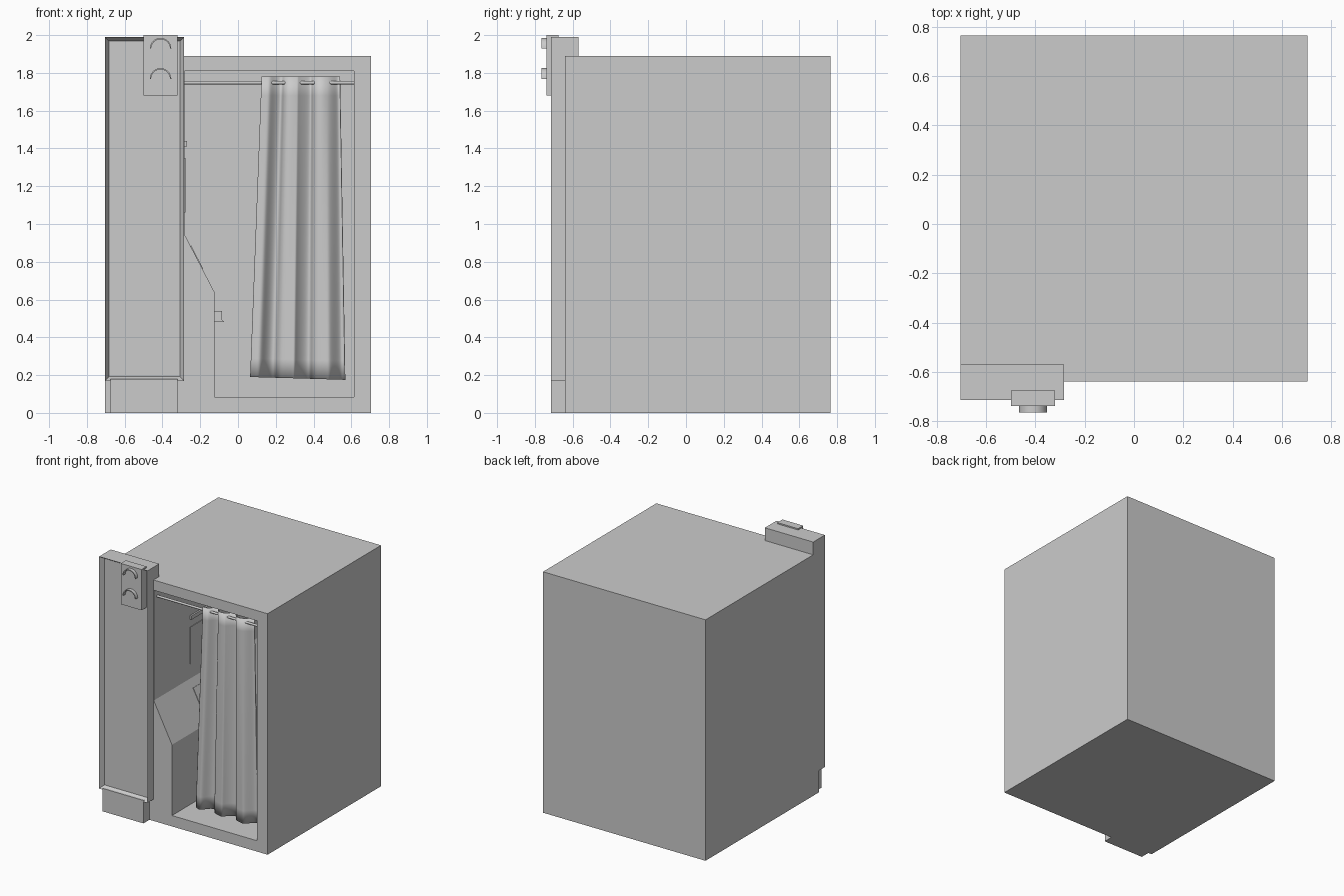
import bpy, bmesh, math
from mathutils import Vector

if "Cube" in bpy.data.objects:
    bpy.data.objects.remove(bpy.data.objects["Cube"], do_unlink=True)

GREY = (0.6, 0.6, 0.6, 1)
mat = bpy.data.materials.new("light grey")
mat.use_nodes = True
mat.diffuse_color = GREY
mat.node_tree.nodes["Principled BSDF"].inputs["Base Color"].default_value = GREY


def finish(name, bm):
    bmesh.ops.recalc_face_normals(bm, faces=bm.faces)
    mesh = bpy.data.meshes.new(name)
    bm.to_mesh(mesh)
    bm.free()
    mesh.materials.append(mat)
    ob = bpy.data.objects.new(name, mesh)
    bpy.context.collection.objects.link(ob)
    return ob


def prism(name, outline, y0, y1):
    """Extrude an (x, z) outline along y."""
    bm = bmesh.new()
    face = bm.faces.new([bm.verts.new((x, y0, z)) for x, z in outline])
    new = bmesh.ops.extrude_face_region(bm, geom=[face])["geom"]
    verts = [v for v in new if isinstance(v, bmesh.types.BMVert)]
    bmesh.ops.translate(bm, verts=verts, vec=(0, y1 - y0, 0))
    return finish(name, bm)


def box(name, x0, x1, y0, y1, z0, z1):
    return prism(name, [(x0, z0), (x1, z0), (x1, z1), (x0, z1)], y0, y1)


def activate(ob):
    bpy.ops.object.select_all(action="DESELECT")
    ob.select_set(True)
    bpy.context.view_layer.objects.active = ob


def smooth(ob):
    activate(ob)
    bpy.ops.object.shade_smooth_by_angle(angle=math.radians(40))


# Cabin with the room cut out; the cut leaves the sloping console standing
wall_x, console_x = -0.283, -0.125
cabin = box("cabin", -0.705, 0.705, -0.64, 0.765, 0, 1.89)
room = prism("room_cutter",
             [(0.615, 0.085), (0.615, 1.81), (wall_x, 1.81), (wall_x, 0.945),
              (console_x, 0.64), (console_x, 0.085)], -0.8, 0.72)
room.hide_render = True
cut = cabin.modifiers.new("room", "BOOLEAN")
cut.operation, cut.solver, cut.object = "DIFFERENCE", "EXACT", room
activate(cabin)
bpy.ops.object.modifier_apply(modifier=cut.name)
bpy.data.objects.remove(room, do_unlink=True)

# Front column with a recessed display face, standing on a narrower plinth
column = box("column", -0.705, -0.285, -0.715, -0.57, 0.17, 1.99)
bm = bmesh.new()
bm.from_mesh(column.data)
bm.faces.ensure_lookup_table()
front = min(bm.faces, key=lambda f: f.calc_center_median().y)
bmesh.ops.inset_region(bm, faces=[front], thickness=0.031)
bmesh.ops.translate(bm, verts=front.verts, vec=(0, 0.035, 0))
bm.to_mesh(column.data)
bm.free()
box("plinth", -0.675, -0.32, -0.715, -0.6, 0, 0.18)

# Lamp plate with two half-round hoods
box("lamp_plate", -0.5, -0.32, -0.738, -0.675, 1.68, 2.0)
for name, z in (("upper_hood", 1.928), ("lower_hood", 1.768)):
    steps = [math.pi * i / 16 for i in range(17)]
    ring = [(0.057, a) for a in steps] + [(0.05, a) for a in reversed(steps)]
    hood = prism(name, [(-0.41 + r * math.cos(a), z + r * math.sin(a))
                        for r, a in ring], -0.765, -0.735)
    smooth(hood)

# Curtain rod
ROD_Y, ROD_Z = -0.595, 1.748
bm = bmesh.new()
bmesh.ops.create_cone(bm, cap_ends=True, segments=16, radius1=0.009,
                      radius2=0.009, depth=0.9)
rod = finish("curtain_rod", bm)
rod.rotation_euler.y = math.pi / 2
rod.location = (0.166, ROD_Y, ROD_Z)
smooth(rod)

# Curtain: a wavy sheet woven round the rod, flaring towards the floor
COLS, ROWS = 96, 16
bm = bmesh.new()
grid = []
for j in range(ROWS + 1):
    t = j / ROWS
    left, right = 0.125 - 0.06 * t, 0.54 + 0.027 * t
    row = []
    for i in range(COLS + 1):
        u = i / COLS
        wave = math.cos(math.tau * (u - 0.23) / 0.37)
        ripple = math.sin(math.tau * (u * 5.3 + 0.15 * t))
        x = left + (right - left) * u + 0.008 * math.sin(math.tau * u * 5.4) * u * (1 - u) * 4
        y = ROD_Y + (0.026 + 0.006 * t) * wave + 0.007 * ripple
        bottom = 0.19 - 0.015 * u
        row.append(bm.verts.new((x, y, 1.78 + (bottom - 1.78) * t)))
    grid.append(row)
for a, b in zip(grid, grid[1:]):
    for i in range(COLS):
        bm.faces.new((a[i], a[i + 1], b[i + 1], b[i]))
curtain = finish("curtain", bm)
solid = curtain.modifiers.new("cloth", "SOLIDIFY")
solid.thickness, solid.offset = 0.004, 0
smooth(curtain)

# Room fittings: screen, light strip, control panel on the slope, tray
box("screen", wall_x - 0.01, wall_x + 0.004, -0.19, 0.31, 1.06, 1.35)
box("light_strip", wall_x - 0.01, -0.27, -0.19, 0.31, 1.41, 1.44)
top, foot = Vector((wall_x, 0.945)), Vector((console_x, 0.64))
out = Vector((top.y - foot.y, foot.x - top.x)).normalized() * 0.004
a, b = top.lerp(foot, 0.2), top.lerp(foot, 0.6)
prism("control_panel", [a - out, b - out, b + out, a + out], -0.2, 0.3)
prism("tray", [(console_x - 0.01, 0.48), (-0.07, 0.48), (-0.085, 0.492),
               (console_x, 0.52), (console_x - 0.01, 0.52)], -0.04, 0.16)
for name, y in (("tray_near_cheek", -0.045), ("tray_far_cheek", 0.155)):
    box(name, console_x - 0.01, -0.085, y, y + 0.01, 0.48, 0.54)
